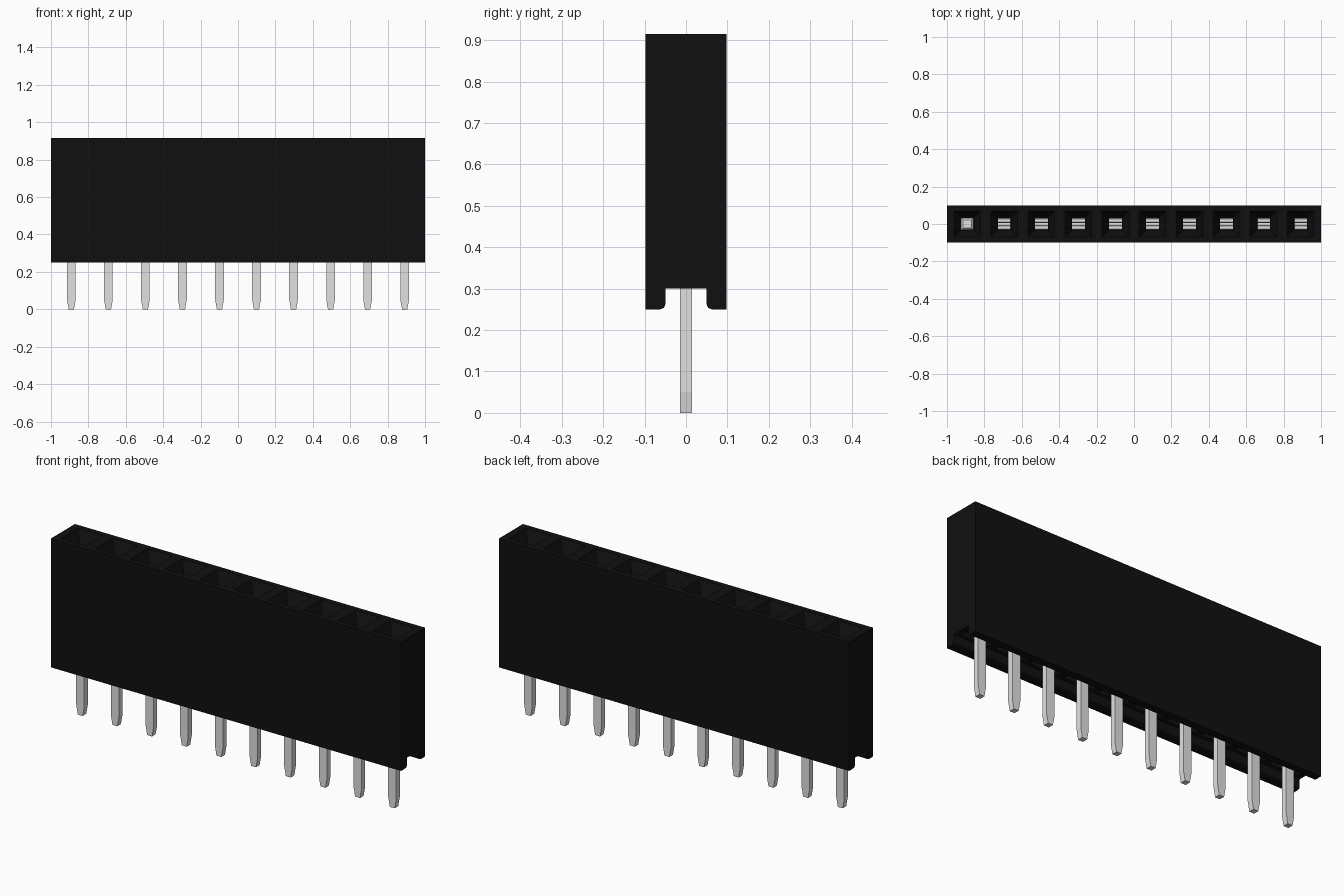
import bpy, bmesh

if "Cube" in bpy.data.objects:
    bpy.data.objects.remove(bpy.data.objects["Cube"], do_unlink=True)

COUNT, PITCH = 10, 0.198
HALF_W, BASE, TOP, CEILING = 0.098, 0.25, 0.915, 0.30


def material(name, rgb):
    m = bpy.data.materials.new(name)
    m.use_nodes = True
    m.diffuse_color = (*rgb, 1)
    m.node_tree.nodes["Principled BSDF"].inputs["Base Color"].default_value = (*rgb, 1)
    return m


black = material("black plastic", (0.005, 0.005, 0.005))
metal = material("light metal", (0.75, 0.75, 0.75))


def finish(bm, name, mat):
    bmesh.ops.recalc_face_normals(bm, faces=bm.faces[:])
    mesh = bpy.data.meshes.new(name)
    bm.to_mesh(mesh)
    bm.free()
    mesh.materials.append(mat)
    ob = bpy.data.objects.new(name, mesh)
    bpy.context.collection.objects.link(ob)
    return ob


def stack(bm, x, y, sections):
    """Rectangular column lofted through (half_x, half_y, z) sections."""
    rings = [[bm.verts.new((x + sx * hx, y + sy * hy, z))
              for sx, sy in ((-1, -1), (1, -1), (1, 1), (-1, 1))]
             for hx, hy, z in sections]
    for a, b in zip(rings, rings[1:]):
        for i in range(4):
            j = (i + 1) % 4
            bm.faces.new((a[i], a[j], b[j], b[i]))
    bm.faces.new(rings[0][::-1])
    bm.faces.new(rings[-1])


# Housing: grooved cross-section swept along x, one slice per socket
half = [(0.05, CEILING), (0.05, 0.262), (0.053, 0.254), (0.062, BASE),
        (HALF_W, BASE), (HALF_W, TOP)]
profile = half + [(-y, z) for y, z in reversed(half)]
slices = [-1] + [(i - COUNT / 2) * PITCH for i in range(COUNT + 1)] + [1]
bm = bmesh.new()
rings = [[bm.verts.new((x, y, z)) for y, z in profile] for x in slices]
n = len(profile)
for a, b in zip(rings, rings[1:]):
    for i in range(n):
        j = (i + 1) % n
        bm.faces.new((a[i], a[j], b[j], b[i]))
bm.faces.new(rings[0])
bm.faces.new(rings[-1][::-1])
bmesh.ops.recalc_face_normals(bm, faces=bm.faces[:])
bm.normal_update()


def cell_faces(z):
    return [f for f in bm.faces if all(abs(v.co.z - z) < 1e-4 for v in f.verts)
            and abs(f.calc_center_median().x) < 0.95]


def inset(faces, thickness, depth):
    bmesh.ops.inset_individual(bm, faces=faces, thickness=thickness,
                               depth=depth, use_even_offset=True)


def sink(faces, depth):
    for f in faces:
        new = bmesh.ops.extrude_discrete_faces(bm, faces=[f])["faces"]
        bmesh.ops.translate(bm, verts=new[0].verts[:], vec=(0, 0, depth))


# Lead-in funnels and square shafts on top, shallow pockets in the groove
tops, floors = cell_faces(TOP), cell_faces(CEILING)
inset(tops, 0.028, 0)
inset(tops, 0.036, -0.07)
sink(tops, -0.14)
inset(floors, 0.018, 0)
sink(floors, 0.02)
finish(bm, "housing", black)

# Pins with tapered tips, and the contacts inside the shafts
for k in range(COUNT):
    x = (k - (COUNT - 1) / 2) * PITCH
    bm = bmesh.new()
    stack(bm, x, 0, [(0.014, 0.0145, 0), (0.023, 0.0145, 0.05), (0.023, 0.0145, 0.33)])
    stack(bm, x, 0, [(0.034, 0.022, 0.308), (0.034, 0.022, 0.33)])
    finish(bm, f"pin_{k + 1}", metal)

    bm = bmesh.new()
    if k == 0:
        # First contact is a closed square post
        stack(bm, x, 0, [(0.034, 0.033, 0.69), (0.034, 0.033, 0.835), (0.022, 0.022, 0.85)])
    else:
        # Forked contact: base plate with two spring leaves
        stack(bm, x, 0, [(0.034, 0.033, 0.69), (0.034, 0.033, 0.72)])
        for s in (-1, 1):
            stack(bm, x, s * 0.019, [(0.034, 0.013, 0.71), (0.034, 0.013, 0.77),
                                     (0.034, 0.008, 0.78)])
    finish(bm, f"contact_{k + 1}", metal)
